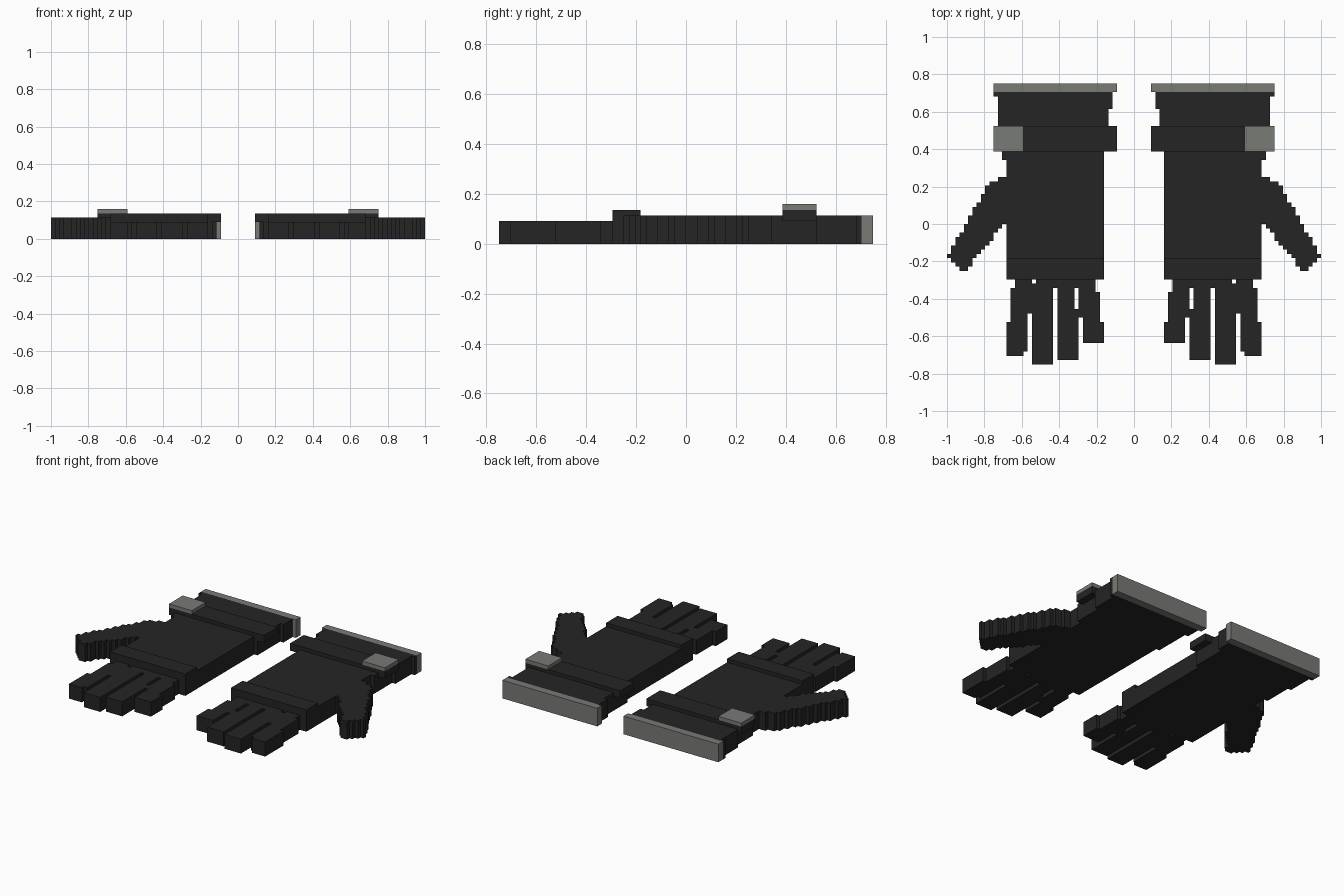
import bpy, bmesh

if "Cube" in bpy.data.objects:
    bpy.data.objects.remove(bpy.data.objects["Cube"])

U = 1 / 44  # one block of the model


def material(name, rgb):
    m = bpy.data.materials.new(name)
    m.diffuse_color = (*rgb, 1)
    m.use_nodes = True
    m.node_tree.nodes["Principled BSDF"].inputs["Base Color"].default_value = m.diffuse_color
    return m


BLACK = material("black fabric", (0.018, 0.018, 0.018))
GREY = material("grey trim", (0.19, 0.197, 0.18))


def slab(name, rows, z0, z1, mat):
    """Extrude a stepped outline; rows are (y_top, y_bottom, x_inner, x_outer).
    The mirror modifier makes the other glove."""
    pts = []
    for yt, yb, _, xo in rows:
        pts += [(xo, yt), (xo, yb)]
    for yt, yb, xi, _ in reversed(rows):
        pts += [(xi, yb), (xi, yt)]
    pts = [p for i, p in enumerate(pts) if p != pts[i - 1]]
    bm = bmesh.new()
    face = bm.faces.new([bm.verts.new((x * U, y * U, z0 * U)) for x, y in pts])
    ext = bmesh.ops.extrude_face_region(bm, geom=[face])
    top = [g for g in ext["geom"] if isinstance(g, bmesh.types.BMVert)]
    bmesh.ops.translate(bm, verts=top, vec=(0, 0, (z1 - z0) * U))
    bmesh.ops.recalc_face_normals(bm, faces=bm.faces)
    me = bpy.data.meshes.new(name)
    bm.to_mesh(me)
    bm.free()
    me.materials.append(mat)
    ob = bpy.data.objects.new(name, me)
    bpy.context.collection.objects.link(ob)
    ob.modifiers.new("other glove", "MIRROR").use_mirror_merge = False


# Palm and cuff
slab("palm_and_cuff", [(31, 30, 5, 33), (30, 27, 5, 32), (27, 23, 6, 32),
                       (23, 17, 6, 31), (17, 15, 7, 31), (15, -13, 7, 30)], 0, 5, BLACK)
slab("cuff_edge", [(33, 31, 4, 33)], 0, 5, GREY)

# Wrist strap, buckle, knuckle pad
slab("wrist_strap", [(23, 17, 4, 33)], 4, 6, BLACK)
slab("strap_buckle", [(23, 17, 26, 33)], 6, 7, GREY)
slab("knuckle_pad", [(-8, -13, 7, 30)], 5, 6, BLACK)

# Fingers
slab("little_finger", [(-13, -16, 9, 13), (-16, -22, 8, 13), (-22, -23, 8, 12),
                       (-23, -28, 7, 12)], 0, 4, BLACK)
slab("ring_finger", [(-13, -15, 13, 19), (-15, -20, 14, 18), (-20, -32, 13, 18)], 0, 4, BLACK)
slab("middle_finger", [(-13, -14, 19, 23), (-14, -33, 19, 24)], 0, 4, BLACK)
slab("index_finger", [(-13, -15, 24, 28), (-15, -21, 24, 29), (-21, -23, 25, 29),
                      (-23, -30, 25, 30), (-30, -31, 26, 30)], 0, 4, BLACK)

# Slanting stepped thumb
thumb = []
for y in range(11, -11, -1):
    c = y - 0.5
    inner = round(30 + max(0, 0.5 - c) * 0.84)
    outer = round(34 + (9.5 - c) * 0.59) if c > -8 else round(44 + c + 7.5)
    if y == 11:
        outer = 32
    thumb.append((y, y - 1, inner, outer))
slab("thumb", thumb, 0, 5, BLACK)
